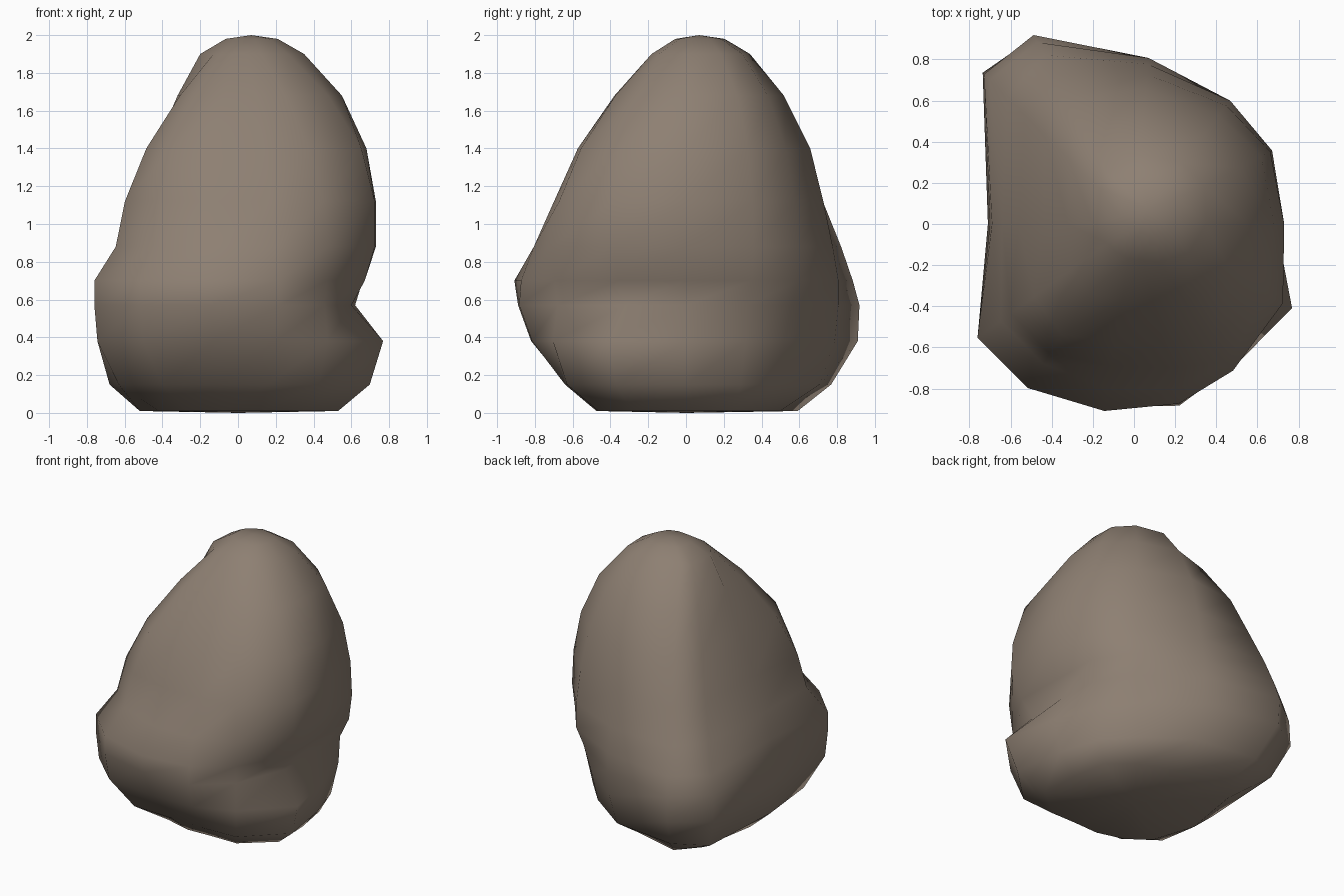
import bpy
import bmesh
from math import cos, sin, radians
from mathutils import Vector

cube = bpy.data.objects.get("Cube")
if cube:
    bpy.data.objects.remove(cube, do_unlink=True)

# Compass directions of the corners and ridges, in degrees from +x
DIRECTIONS = (0, 28, 52, 85, 118, 135, 180, 216, 237, 261, 284, 304, 332)

# Rock sections in hundredths: height, then the reach along each direction
SECTIONS = [
    (1, 52, 54, 50, 50, 67, 63, 52, 52, 50, 48, 48, 56, 60),
    (15, 64, 62, 61, 71, 87, 91, 68, 78, 74, 64, 66, 76, 79),
    (38, 69, 67, 66, 79, 103, 104, 71, 92, 92, 83, 84, 85, 87),
    (57, 62, 68, 71, 81, 104, 103, 70, 94, 95, 90, 91, 82, 68),
    (70, 66, 74, 76, 81, 100, 99, 69, 94, 95, 92, 90, 84, 76),
    (88, 73, 76, 76, 78, 93, 87, 64, 80, 81, 81, 83, 86, 82),
    (112, 73, 75, 73, 73, 82, 75, 56, 74, 75, 70, 72, 81, 82),
    (140, 68, 70, 67, 66, 69, 61, 44, 60, 64, 58, 59, 67, 74),
    (168, 55, 58, 55, 52, 49, 45, 32, 38, 40, 38, 39, 45, 54),
    (190, 35, 39, 38, 34, 28, 26, 20, 16, 16, 17, 18, 22, 30),
]
PEAK = Vector((0.07, 0.07, 2))


def add_ring(bm, section):
    height, *reaches = section
    return [bm.verts.new((r * cos(radians(a)) / 100, r * sin(radians(a)) / 100,
                          height / 100))
            for a, r in zip(DIRECTIONS, reaches)]


def around(ring):
    """Neighbouring pairs of a closed ring."""
    return zip(ring, ring[1:] + ring[:1])


def close_end(bm, ring, centre):
    """Fan of triangles from a ring to a centre point."""
    tip = bm.verts.new(centre)
    for a, b in around(ring):
        bm.faces.new((a, b, tip))


# Stone material
stone = bpy.data.materials.new("brown grey stone")
stone.use_nodes = True
colour = (0.27, 0.215, 0.17, 1)
stone.diffuse_color = colour
shader = stone.node_tree.nodes["Principled BSDF"]
shader.inputs["Base Color"].default_value = colour
shader.inputs["Roughness"].default_value = 0.9

# Boulder skin lofted through the sections
bm = bmesh.new()
rings = [add_ring(bm, section) for section in SECTIONS]

# Blunt crown: the last section drawn in towards the peak
crown = []
for vert in rings[-1]:
    point = vert.co.lerp(PEAK, 0.5)
    point.z = PEAK.z - 0.02
    crown.append(bm.verts.new(point))
rings.append(crown)

for low, high in zip(rings, rings[1:]):
    for (a, b), (d, c) in zip(around(low), around(high)):
        bm.faces.new((a, b, c, d))
close_end(bm, rings[0], (0, 0, 0))
close_end(bm, crown, PEAK)
bmesh.ops.recalc_face_normals(bm, faces=bm.faces)
for face in bm.faces:
    face.smooth = True

mesh = bpy.data.meshes.new("boulder")
bm.to_mesh(mesh)
bm.free()
mesh.materials.append(stone)
boulder = bpy.data.objects.new("boulder", mesh)
bpy.context.collection.objects.link(boulder)
